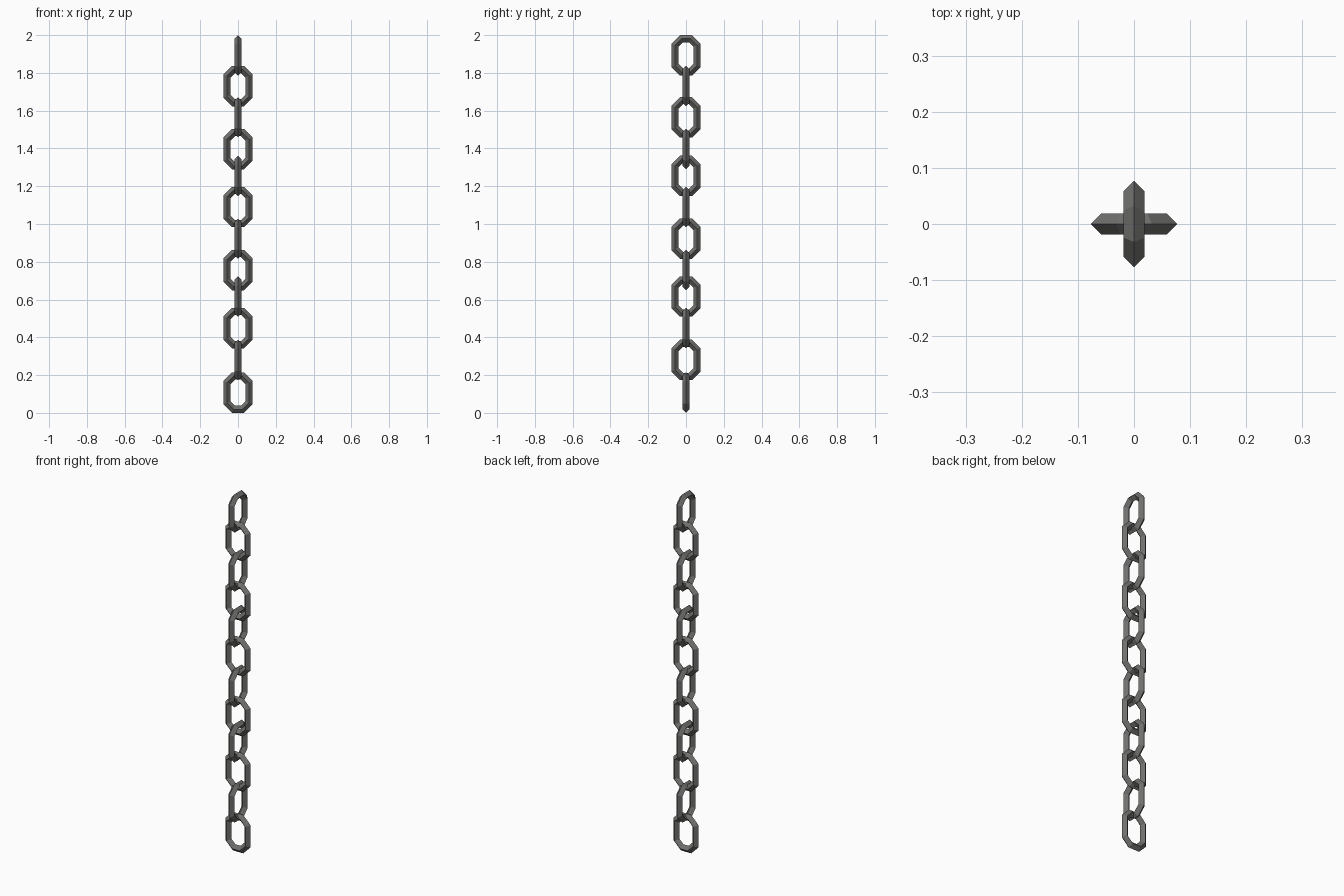
import bpy, bmesh
from math import cos, sin, pi

if "Cube" in bpy.data.objects:
    bpy.data.objects.remove(bpy.data.objects["Cube"])

TUBE = 0.019      # radius of the diamond cross-section
HALF_W = 0.058    # centreline half width of a link
STRETCH = 0.030   # straight extension of each half
Z = [1.893, 1.730, 1.565, 1.396, 1.255, 1.090, 0.922, 0.756, 0.616, 0.449, 0.281, 0.107]


# One link: eight-sided ring with a four-sided section, pulled apart vertically
def link_mesh():
    bm = bmesh.new()
    k = 1 / cos(pi / 8)
    rings = []
    for i in range(8):
        a = (i + 0.5) * pi / 4
        shift = STRETCH if sin(a) > 0 else -STRETCH
        ring = []
        for j in range(4):
            b = j * pi / 2
            r = (HALF_W + TUBE * cos(b)) * k
            ring.append(bm.verts.new((r * cos(a), TUBE * sin(b), r * sin(a) + shift)))
        rings.append(ring)
    for i in range(8):
        p, q = rings[i], rings[(i + 1) % 8]
        for j in range(4):
            n = (j + 1) % 4
            bm.faces.new((p[j], q[j], q[n], p[n]))
    bmesh.ops.recalc_face_normals(bm, faces=bm.faces)
    mesh = bpy.data.meshes.new("chain_link")
    bm.to_mesh(mesh)
    bm.free()
    return mesh


mat = bpy.data.materials.new("dark_iron")
mat.diffuse_color = (0.16, 0.16, 0.155, 1)
mat.use_nodes = True
mat.node_tree.nodes["Principled BSDF"].inputs["Base Color"].default_value = mat.diffuse_color
mesh = link_mesh()
mesh.materials.append(mat)

# Chain: alternate links turned a quarter
for i, z in enumerate(Z):
    ob = bpy.data.objects.new(f"chain_link_{i + 1}", mesh)
    ob.location = (0, 0, z)
    ob.rotation_euler = (0, 0, pi / 2 if i % 2 == 0 else 0)
    bpy.context.collection.objects.link(ob)
